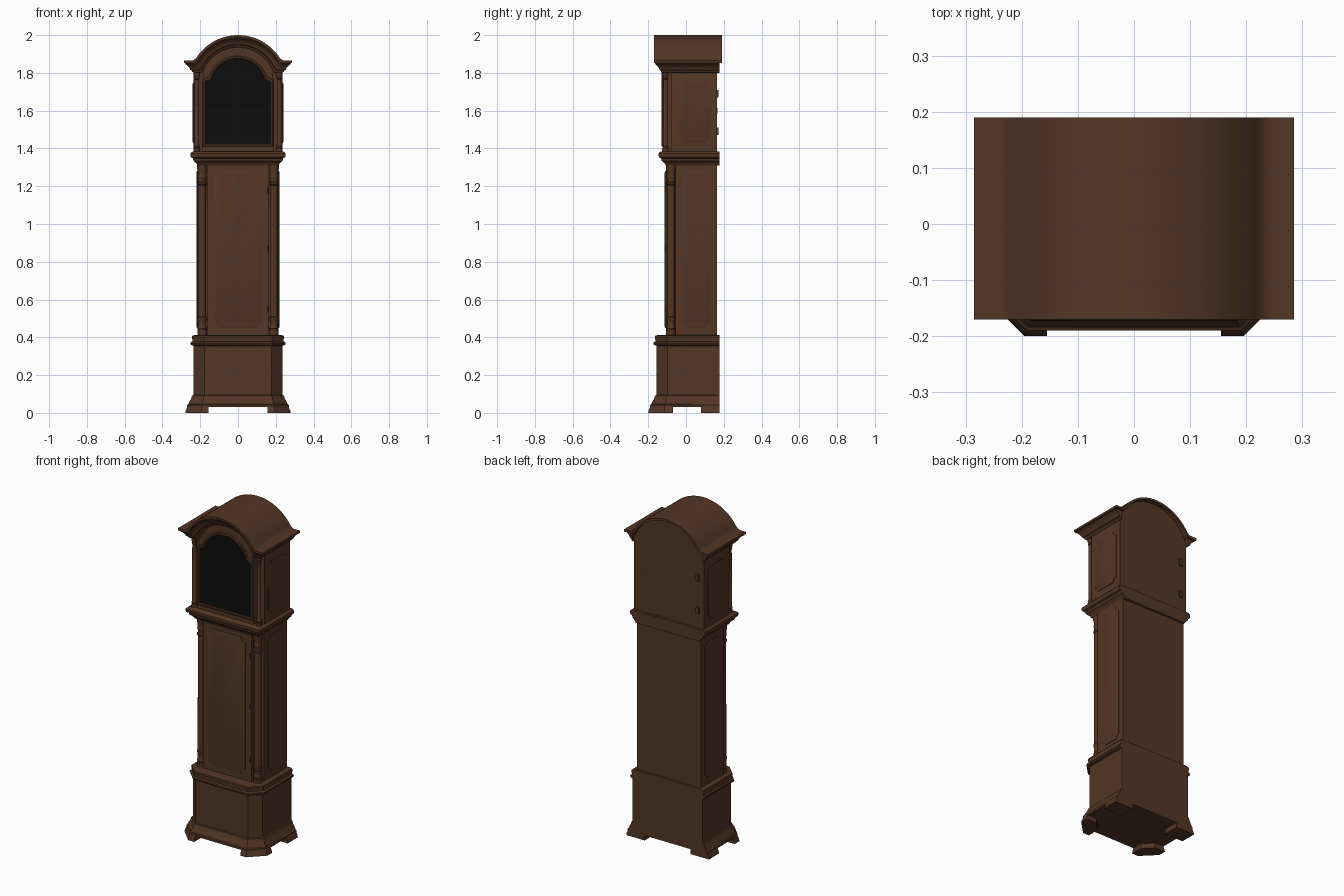
import bpy, bmesh, math
from math import sin, cos, pi, sqrt, asin

if "Cube" in bpy.data.objects:
    bpy.data.objects.remove(bpy.data.objects["Cube"])


def material(name, rgb):
    m = bpy.data.materials.new(name)
    m.diffuse_color = (*rgb, 1)
    m.use_nodes = True
    m.node_tree.nodes["Principled BSDF"].inputs["Base Color"].default_value = m.diffuse_color
    return m


WOOD = material("dark walnut brown", (0.088, 0.037, 0.018))
GLASS = material("black glass", (0.004, 0.004, 0.004))


def loft(name, rings, mat=WOOD, caps=True):
    """Skin a stack of closed rings of 3D points."""
    bm = bmesh.new()
    vs = [[bm.verts.new(p) for p in r] for r in rings]
    n = len(rings[0])
    for a, b in zip(vs, vs[1:]):
        for i in range(n):
            j = (i + 1) % n
            bm.faces.new((a[i], a[j], b[j], b[i]))
    if caps:
        bm.faces.new(vs[0][::-1])
        bm.faces.new(vs[-1])
    bmesh.ops.recalc_face_normals(bm, faces=bm.faces)
    me = bpy.data.meshes.new(name)
    bm.to_mesh(me)
    bm.free()
    me.materials.append(mat)
    ob = bpy.data.objects.new(name, me)
    bpy.context.collection.objects.link(ob)
    return ob


def at_y(pts, y):
    return [(u, y, z) for u, z in pts]


def slab(name, pts, y0, y1, mat=WOOD):
    """Outline in x/z pushed through from y0 to y1."""
    return loft(name, [at_y(pts, y0), at_y(pts, y1)], mat)


def box(name, x0, x1, y0, y1, z0, z1):
    return slab(name, [(x0, z0), (x1, z0), (x1, z1), (x0, z1)], y0, y1)


def lathe(name, x, y, prof, seg=24):
    return loft(name, [[(x + r * cos(2 * pi * i / seg), y + r * sin(2 * pi * i / seg), z)
                        for i in range(seg)] for r, z in prof])


# ---- base with chamfered front corners, plinth flare and waist moulding
HW, YF, YB, CH = 0.235, -0.156, 0.177, 0.058


def footprint(z, d):
    w, f, c = HW + d, YF - d, CH + 0.586 * d
    return [(-w, YB, z), (-w, f + c, z), (-w + c, f, z), (w - c, f, z), (w, f + c, z), (w, YB, z)]


loft("base_cabinet", [footprint(z, d) for z, d in (
    (0.03, 0.034), (0.042, 0.034), (0.046, 0.028), (0.06, 0.022), (0.075, 0.013), (0.085, 0.01),
    (0.092, 0.008), (0.094, 0), (0.355, 0), (0.36, 0.014), (0.368, 0.017), (0.374, 0.015),
    (0.379, 0.006), (0.39, 0.007), (0.403, 0.009), (0.409, 0.006), (0.413, -0.012))])

# bracket feet
for s in (-1, 1):
    rings = []
    for z, d in ((0, 0.044), (0.012, 0.042), (0.034, 0.032)):
        w, f, c = HW + d, YF - d, CH + 0.586 * d
        rings.append([(s * x, y, z) for x, y in (
            (0.155, f), (w - c, f), (w, f + c), (w, -0.07), (0.21, -0.07), (0.155, -0.125))])
    loft("front_foot", rings)
    loft("back_foot", [[(s * x, y, z) for x, y in (
        (0.155, 0.08), (HW + d, 0.08), (HW + d, YB), (0.155, YB))]
        for z, d in ((0, 0.044), (0.012, 0.042), (0.034, 0.032))])

# ---- trunk with corner notches for the columns
trunk = [(-0.215, 0.164), (-0.215, -0.055), (-0.163, -0.055), (-0.163, -0.104),
         (0.163, -0.104), (0.163, -0.055), (0.215, -0.055), (0.215, 0.164)]
loft("trunk", [[(x, y, z) for x, y in trunk] for z in (0.405, 1.325)])
box("trunk_door", -0.158, 0.158, -0.107, -0.10, 0.42, 1.308)

for s in (-1, 1):
    lathe("trunk_column", s * 0.19, -0.08, [
        (0.025, 0.41), (0.025, 0.435), (0.021, 0.437), (0.025, 0.447), (0.021, 0.457), (0.022, 0.49),
        (0.025, 0.495), (0.025, 0.505), (0.021, 0.51), (0.0205, 1.205), (0.025, 1.21), (0.025, 1.218),
        (0.0205, 1.223), (0.0205, 1.24), (0.024, 1.25), (0.021, 1.26), (0.022, 1.275),
        (0.026, 1.29), (0.026, 1.322)])
for z in (0.55, 0.87, 1.18):
    lathe("trunk_hinge", 0.16, -0.107, [(0.005, z - 0.016), (0.005, z + 0.016)], 10)

# moulding between trunk and hood
loft("hood_moulding", [[(-w, 0.177, z), (-w, f, z), (w, f, z), (w, 0.177, z)]
     for z, w, f in ((z, 0.215 + d, -0.108 - d) for z, d in (
         (1.31, 0), (1.32, 0.005), (1.328, 0.012), (1.334, 0.021), (1.348, 0.024),
         (1.353, 0.034), (1.36, 0.037), (1.374, 0.037), (1.379, 0.033), (1.384, 0.024)))])


# ---- fielded panels with scooped corners
def scooped(u0, u1, z0, z1, r):
    pts = []
    for u, z, a in ((u1, z0, 180), (u1, z1, 270), (u0, z1, 360), (u0, z0, 90)):
        for k in range(6):
            t = math.radians(a - 18 * k)
            pts.append((u + r * cos(t), z + r * sin(t)))
    return pts


def panel(name, u0, u1, z0, z1, r, place):
    rings = []
    for e, h in ((0, -0.002), (0, 0.003), (0.008, 0.006)):
        rings.append([place(u, z, h) for u, z in scooped(u0 + e, u1 - e, z0 + e, z1 - e, r)])
    loft(name, rings)


panel("trunk_door_panel", -0.125, 0.125, 0.45, 1.28, 0.028, lambda u, z, h: (u, -0.107 - h, z))
for s in (-1, 1):
    panel("trunk_side_panel", -0.016, 0.13, 0.45, 1.28, 0.026,
          lambda u, z, h: (s * (0.215 + h), u, z))
    panel("hood_side_panel", -0.045, 0.13, 1.43, 1.748, 0.026,
          lambda u, z, h: (s * (0.235 + h), u, z))

# ---- hood body and arched front
ZC = 1.737


def arc(r, a0, a1, n=32):
    return [(r * cos(a0 + (a1 - a0) * i / n), ZC + r * sin(a0 + (a1 - a0) * i / n)) for i in range(n + 1)]


A = asin(0.083 / 0.25)
slab("hood_body", [(-0.235, 1.38), (0.235, 1.38)] + arc(0.25, A, pi - A), -0.08, 0.163)
B = asin(0.063 / 0.19)
slab("hood_header", [(0.235, 1.80)] + arc(0.25, A, pi - A) + [(-0.235, 1.80)]
     + arc(0.19, pi - B, B), -0.125, -0.07)
slab("hood_door", [(-0.19, 1.385), (0.19, 1.385)] + arc(0.19, 0, pi), -0.120, -0.075)


def opening(e):
    """Outline of the dial window, grown by e."""
    r, zc = 0.145 + e, 1.73
    a0 = asin((0.038 + e) / r)
    right = [(0.172 + e, 1.425 - e), (0.172 + e, 1.752 + e), (0.163 + e, 1.755 + e), (0.152 + e, 1.760 + e)]
    top = [(r * cos(t), zc + r * sin(t)) for t in (a0 + (pi - 2 * a0) * i / 28 for i in range(29))]
    return right + top + [(-x, z) for x, z in reversed(right)]


loft("window_frame", [at_y(opening(e), y) for e, y in (
    (0.015, -0.117), (0.015, -0.125), (0.011, -0.129), (0.004, -0.129), (0, -0.125), (0, -0.117))], caps=False)
slab("window_glass", opening(0.001), -0.1215, -0.118, GLASS)

for s in (-1, 1):
    lathe("hood_column", s * 0.218, -0.109, [
        (0.017, 1.38), (0.017, 1.40), (0.013, 1.403), (0.016, 1.412), (0.012, 1.42),
        (0.0115, 1.765), (0.015, 1.77), (0.012, 1.777), (0.016, 1.785), (0.017, 1.79), (0.017, 1.803)])


# ---- arched cornice and roof
def crest(h):
    """Shoulder, soft joint, arch and mirror image, at height h up the cornice."""
    z, r = 1.80 + h, 0.198 + h
    a0 = asin((z - ZC) / r)
    x0, a1 = r * cos(a0), a0 + 0.1
    p = (r * cos(a1), ZC + r * sin(a1))
    half = []
    for k in range(5):
        t = k / 5
        half.append(((1 - t) ** 2 * (x0 + 0.02) + 2 * t * (1 - t) * x0 + t * t * p[0],
                     (1 - t * t) * z + t * t * p[1]))
    half += arc(r, a1, pi / 2, 16)
    return half + [(-x, zz) for x, zz in reversed(half[:-1])]


paths = []
for h, d in ((0, 0), (0.006, 0.008), (0.012, 0.010), (0.016, 0.018), (0.024, 0.021), (0.032, 0.026),
             (0.040, 0.034), (0.046, 0.042), (0.050, 0.043), (0.054, 0.048), (0.062, 0.048), (0.062, 0)):
    w, f, z = 0.235 + d, -0.124 - 0.9 * d, 1.80 + h
    paths.append([(w, 0.177, z), (w, f, z)] + at_y(crest(h), f) + [(-w, f, z), (-w, 0.177, z)])
loft("cornice", [list(r) for r in zip(*paths)])


def edge(h):
    return [(0.285, 1.80 + h)] + crest(h) + [(-0.285, 1.80 + h)]


slab("roof", edge(0.065) + edge(0.052)[::-1], -0.17, 0.19)

# ---- back hinges and catch
for z in (1.49, 1.69):
    box("back_hinge", -0.205, -0.185, 0.16, 0.171, z - 0.02, z + 0.02)
box("back_catch", 0.155, 0.163, 0.16, 0.166, 1.585, 1.615)

# smooth the curved surfaces, keep edges crisp
bpy.ops.object.select_all(action='SELECT')
bpy.context.view_layer.objects.active = bpy.context.selected_objects[0]
bpy.ops.object.shade_smooth_by_angle(angle=math.radians(30))
